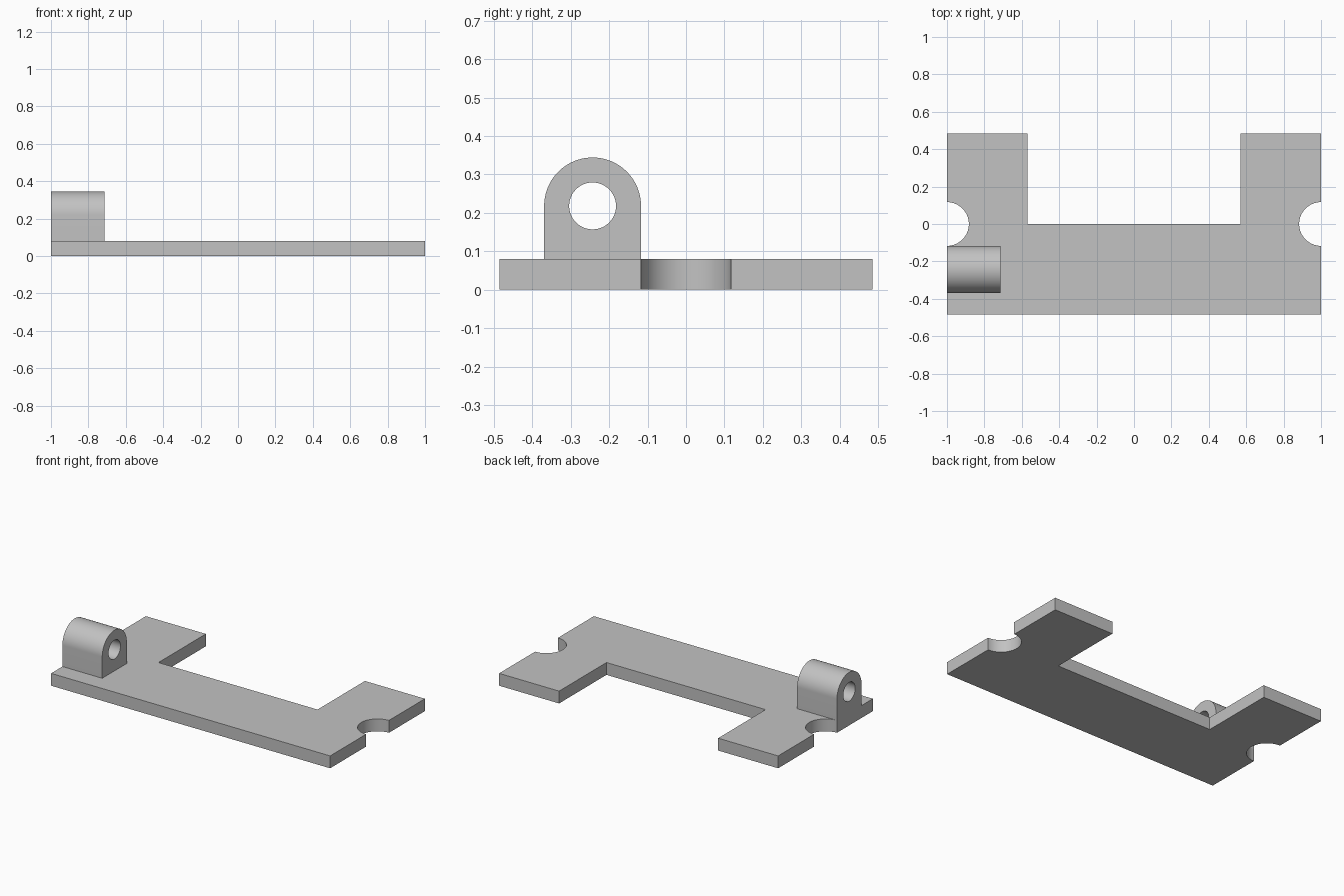
import bpy, bmesh
from math import pi, cos, sin, radians
from mathutils import Vector

cube = bpy.data.objects.get("Cube")
if cube:
    bpy.data.objects.remove(cube, do_unlink=True)

grey = bpy.data.materials.new("light grey")
grey.use_nodes = True
colour = (0.54, 0.54, 0.54, 1)
grey.diffuse_color = colour
grey.node_tree.nodes["Principled BSDF"].inputs["Base Color"].default_value = colour


def arc(cx, cy, r, start, end, steps):
    """Points along an arc, both ends included."""
    angles = [radians(start + (end - start) * i / steps) for i in range(steps + 1)]
    return [(cx + r * cos(a), cy + r * sin(a)) for a in angles]


def extruded(name, loops, place, depth):
    """Fill the closed loops (later ones are holes) and extrude along depth."""
    bm = bmesh.new()
    edges = []
    for loop in loops:
        verts = [bm.verts.new(place(*p)) for p in loop]
        edges += [bm.edges.new((v, verts[i - 1])) for i, v in enumerate(verts)]
    bmesh.ops.triangle_fill(bm, use_beauty=True, use_dissolve=False, edges=edges)
    solid = bmesh.ops.extrude_face_region(bm, geom=bm.faces[:], use_keep_orig=True)
    moved = [g for g in solid["geom"] if isinstance(g, bmesh.types.BMVert)]
    bmesh.ops.translate(bm, verts=moved, vec=Vector(depth))
    bmesh.ops.recalc_face_normals(bm, faces=bm.faces[:])
    mesh = bpy.data.meshes.new(name)
    bm.to_mesh(mesh)
    bm.free()
    mesh.materials.append(grey)
    obj = bpy.data.objects.new(name, mesh)
    bpy.context.collection.objects.link(obj)
    bpy.ops.object.select_all(action='DESELECT')
    obj.select_set(True)
    bpy.context.view_layer.objects.active = obj
    bpy.ops.object.shade_smooth_by_angle(angle=radians(30))
    return obj


# U-shaped base plate with a round notch in each end
half_depth, thickness = 0.485, 0.08
right_half = [(1, -half_depth)] + arc(1, 0, 0.117, 270, 90, 32)
right_half += [(1, half_depth), (0.57, half_depth), (0.57, 0)]
outline = right_half + [(-x, y) for x, y in reversed(right_half)]
extruded("base_plate", [outline], lambda x, y: (x, y, 0), (0, 0, thickness))

# Round-topped lug with a through hole
lug_y, lug_z, lug_r = -0.243, 0.218, 0.126
lug = arc(lug_y, lug_z, lug_r, 0, 180, 40)
lug += [(lug_y - lug_r, thickness), (lug_y + lug_r, thickness)]
hole = arc(lug_y, lug_z, 0.061, 0, 360, 48)[:-1]
extruded("hinge_lug", [lug, hole], lambda y, z: (-1, y, z), (0.285, 0, 0))
